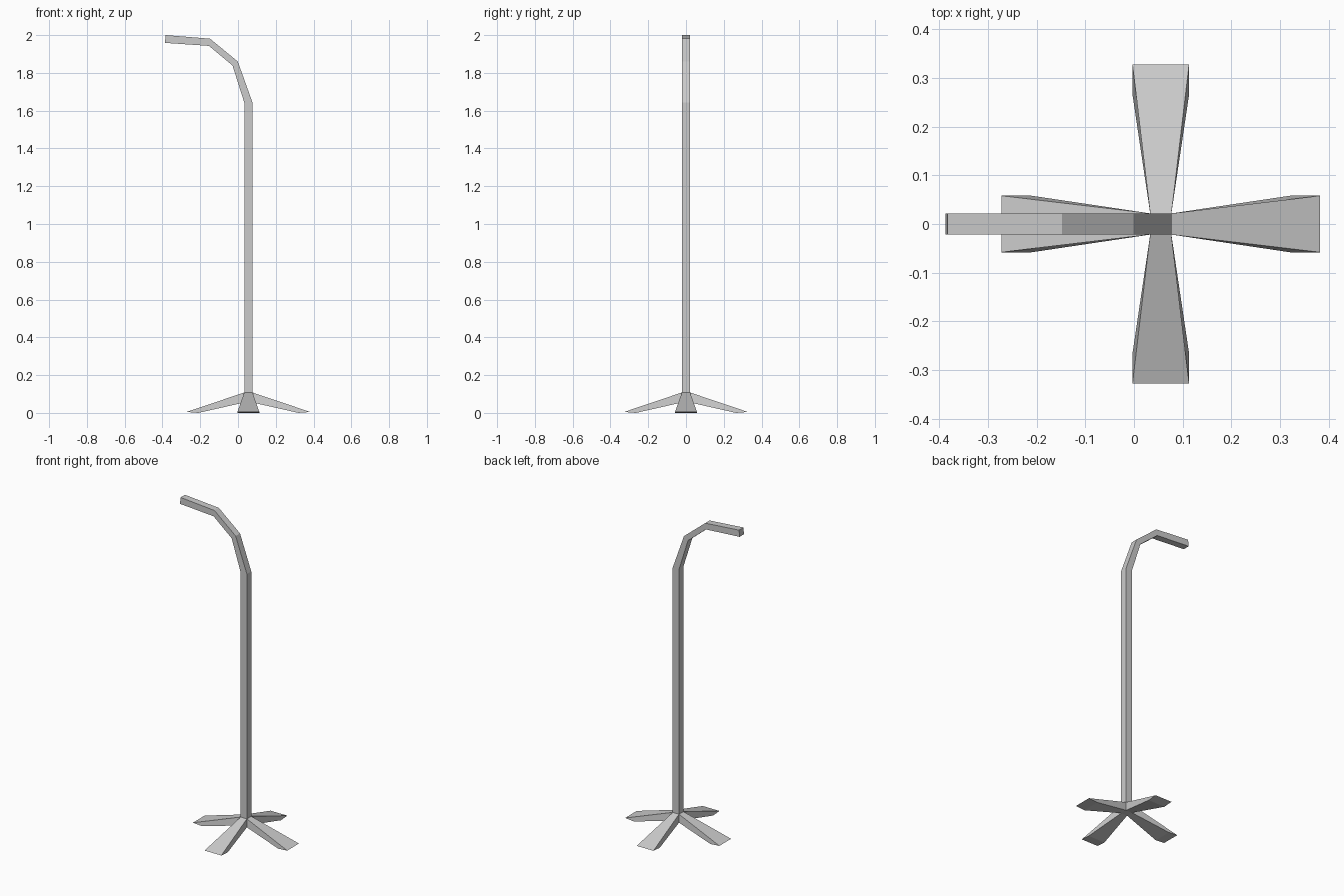
import bpy, bmesh
from math import pi
from mathutils import Matrix

if "Cube" in bpy.data.objects:
    bpy.data.objects.remove(bpy.data.objects["Cube"])

CX = 0.055   # pole axis
HW = 0.0217  # pole half width


def make_object(name, rings, matrix=Matrix.Identity(4)):
    """Loft four-sided rings into a closed flat-shaded solid."""
    bm = bmesh.new()
    loops = [[bm.verts.new(p) for p in ring] for ring in rings]
    for a, b in zip(loops, loops[1:]):
        for i in range(4):
            j = (i + 1) % 4
            bm.faces.new((a[i], a[j], b[j], b[i]))
    bm.faces.new(loops[0])
    bm.faces.new(loops[-1])
    bm.transform(matrix)
    bmesh.ops.recalc_face_normals(bm, faces=bm.faces)
    mesh = bpy.data.meshes.new(name)
    bm.to_mesh(mesh)
    bm.free()
    obj = bpy.data.objects.new(name, mesh)
    bpy.context.collection.objects.link(obj)
    return obj


# Pole and bent arm: (inner x, z), (outer x, z) at each bend
bends = [
    ((CX - HW, 0.055), (CX + HW, 0.055)),
    ((CX - HW, 1.643), (CX + HW, 1.643)),
    ((-0.029, 1.839), (-0.001, 1.860)),
    ((-0.154, 1.943), (-0.148, 1.981)),
    ((-0.387, 1.959), (-0.383, 2.0)),
]
make_object("pole", [
    [(xi, -HW, zi), (xo, -HW, zo), (xo, HW, zo), (xi, HW, zi)]
    for (xi, zi), (xo, zo) in bends
])

# Four flared feet around the pole: (radius, half width, z) bottom and top
foot = [
    [(HW, -HW, 0.055), (HW, HW, 0.055), (HW, HW, 0.108), (HW, -HW, 0.108)],
    [(0.265, -0.058, 0), (0.265, 0.058, 0), (0.327, 0.058, 0.005), (0.327, -0.058, 0.005)],
]
for i, side in enumerate(("right", "back", "left", "front")):
    place = Matrix.Translation((CX, 0, 0)) @ Matrix.Rotation(i * pi / 2, 4, 'Z')
    make_object(side + "_foot", foot, place)
